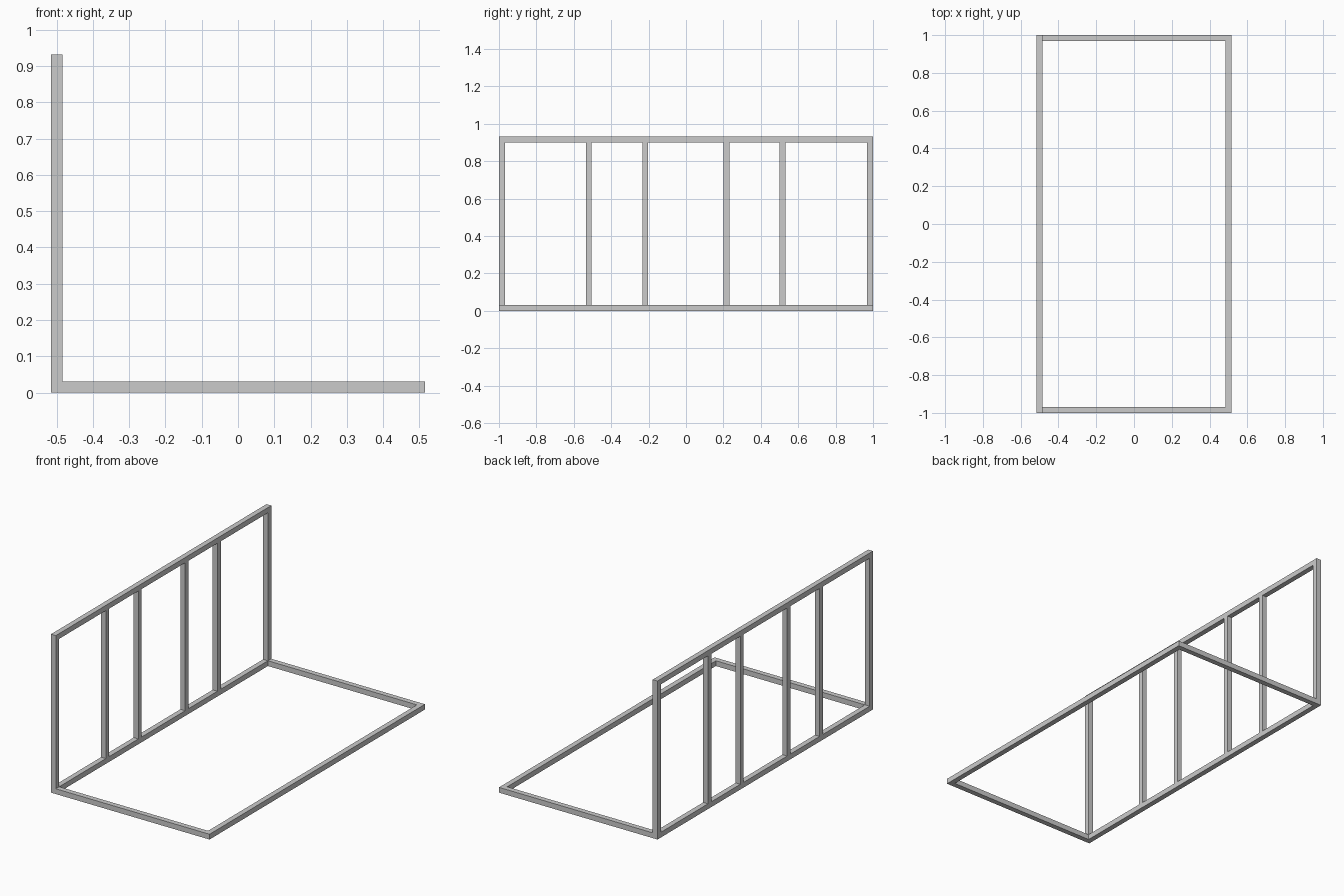
import bpy, bmesh

if "Cube" in bpy.data.objects:
    bpy.data.objects.remove(bpy.data.objects["Cube"])

T = 0.031          # square tube thickness
W, L, H = 1.03, 2.0, 0.931


def make_object(name, bm):
    bmesh.ops.recalc_face_normals(bm, faces=bm.faces)
    mesh = bpy.data.meshes.new(name)
    bm.to_mesh(mesh)
    bm.free()
    obj = bpy.data.objects.new(name, mesh)
    bpy.context.collection.objects.link(obj)
    return obj


def bar(name, x, y, z):
    """Square bar given by (min, max) on each axis."""
    bm = bmesh.new()
    bmesh.ops.create_cube(bm, size=1)
    for v in bm.verts:
        v.co = [r[0] if c < 0 else r[1] for c, r in zip(v.co, (x, y, z))]
    return make_object(name, bm)


# Mitred rectangular floor frame
bm = bmesh.new()
rings = []
for inset, z in ((0, 0), (0, T), (T, T), (T, 0)):
    a, b = W / 2 - inset, L / 2 - inset
    rings.append([bm.verts.new((sx * a, sy * b, z))
                  for sx, sy in ((-1, -1), (1, -1), (1, 1), (-1, 1))])
for i in range(4):
    p, q = rings[i], rings[(i + 1) % 4]
    for j in range(4):
        k = (j + 1) % 4
        bm.faces.new((p[j], p[k], q[k], q[j]))
make_object("floor_frame", bm)

# Upright wall along the left side: top rail, end posts and studs
wall_x = (-W / 2, -W / 2 + T)
bar("top_rail", wall_x, (-L / 2, L / 2), (H - T, H))
end = L / 2 - T / 2
for name, y in (("front_end_post", -end), ("front_outer_stud", -0.52),
                ("front_inner_stud", -0.218), ("back_inner_stud", 0.216),
                ("back_outer_stud", 0.516), ("back_end_post", end)):
    bar(name, wall_x, (y - T / 2, y + T / 2), (T, H - T))
